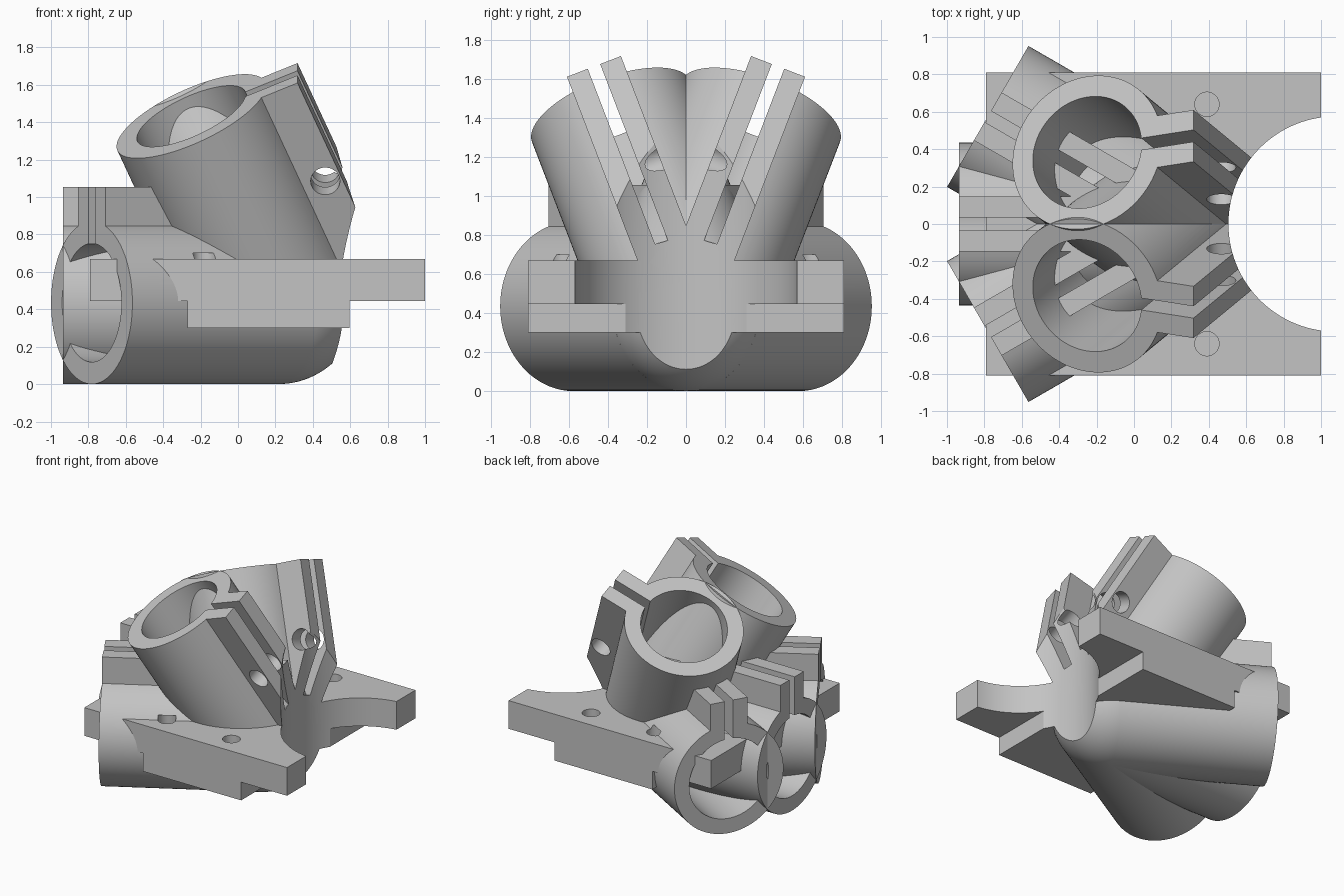
import bpy
import bmesh
from math import radians, sin, cos, asin, pi
from mathutils import Matrix, Vector

cube = bpy.data.objects.get("Cube")
if cube:
    bpy.data.objects.remove(cube, do_unlink=True)

grey = bpy.data.materials.new("plain grey")
grey.use_nodes = True
COLOUR = (0.55, 0.55, 0.55, 1)
grey.diffuse_color = COLOUR
grey.node_tree.nodes["Principled BSDF"].inputs["Base Color"].default_value = COLOUR

HUB = Vector((0.214, 0, 0.435))
OUTER, INNER = 0.435, 0.317      # tube radii
FLOOR = 0.2                      # where bore and slit begin, measured from the hub
EAR_REACH, EAR_HALF, SLIT_HALF = 0.62, 0.148, 0.034
BOLT_RADIUS = 0.078


def finish(obj, name):
    """Name the part and move its placement into the mesh."""
    obj.name = name
    obj.data.name = name
    obj.data.transform(obj.matrix_basis)
    obj.matrix_basis = Matrix.Identity(4)
    return obj


def box(name, low, high):
    low, high = Vector(low), Vector(high)
    bpy.ops.mesh.primitive_cube_add(size=1)
    obj = bpy.context.object
    obj.data.transform(Matrix.Translation((low + high) / 2) @ Matrix.Diagonal((*(high - low), 1)))
    return finish(obj, name)


def rod(name, radius, low, high, centre, sides):
    bpy.ops.mesh.primitive_cylinder_add(vertices=sides, radius=radius, depth=high - low,
                                        location=(*centre, (low + high) / 2))
    return finish(bpy.context.object, name)


def keyhole(name, radius, half, reach, low, high, matrix):
    """Prism whose section is a circle with a straight tongue towards local +x."""
    start = asin(half / radius)
    steps = 96
    angles = [start + (2 * pi - 2 * start) * i / steps for i in range(steps + 1)]
    outline = [(radius * cos(a), radius * sin(a)) for a in angles]
    outline += [(reach, -half), (reach, half)]
    bm = bmesh.new()
    base = bm.faces.new([bm.verts.new((x, y, low)) for x, y in outline])
    raised = bmesh.ops.extrude_face_region(bm, geom=[base], use_keep_orig=True)
    top = [v for v in raised["geom"] if isinstance(v, bmesh.types.BMVert)]
    bmesh.ops.translate(bm, verts=top, vec=(0, 0, high - low))
    bmesh.ops.recalc_face_normals(bm, faces=bm.faces)
    bm.transform(matrix)
    mesh = bpy.data.meshes.new(name)
    bm.to_mesh(mesh)
    bm.free()
    obj = bpy.data.objects.new(name, mesh)
    bpy.context.collection.objects.link(obj)
    return obj


def activate(obj):
    bpy.ops.object.select_all(action="DESELECT")
    bpy.context.view_layer.objects.active = obj
    obj.select_set(True)


def combine(target, other, operation):
    """Apply a boolean and remove the other solid."""
    activate(target)
    mod = target.modifiers.new("cut", "BOOLEAN")
    mod.operation, mod.solver, mod.object = operation, "EXACT", other
    result = target.evaluated_get(bpy.context.evaluated_depsgraph_get())
    if not result.data.polygons:
        mod.solver = "MANIFOLD"
    bpy.ops.object.modifier_apply(modifier=mod.name)
    bpy.data.objects.remove(other, do_unlink=True)


def cut(target, other):
    combine(target, other, "DIFFERENCE")


def cut_wheel_arc(target):
    """Concave round clearance on the +x side."""
    cut(target, rod("arc_cutter", 0.575, -0.5, 2.5, (1.08, 0), 160))


def cut_screw_holes(target, xs):
    for x in xs:
        for y in (-0.64, 0.64):
            cut(target, rod("screw_cutter", 0.065, 0.37, 0.7, (x, y), 48))


def shade(obj):
    obj.data.materials.clear()
    obj.data.materials.append(grey)
    activate(obj)
    bpy.ops.object.shade_smooth_by_angle(angle=radians(30))


def clamp_tube(name, axis, ear, length, clearance):
    """Slit tube running out from the hub, with a pair of bolted clamp ears."""
    frame = Matrix((ear, axis.cross(ear), axis)).transposed().to_4x4()
    frame.translation = HUB
    tube = keyhole(name, OUTER, EAR_HALF, EAR_REACH, 0, length, frame)
    if clearance:
        cut_wheel_arc(tube)
    cut(tube, keyhole("bore_cutter", INNER, SLIT_HALF, 0.8, FLOOR, length + 0.1, frame))
    bolt = rod("bolt_cutter", BOLT_RADIUS, -0.25, 0.25, (0, 0), 48)
    bolt.data.transform(frame @ Matrix.Translation((0.532, 0, 0.59))
                        @ Matrix.Rotation(radians(90), 4, "X"))
    cut(tube, bolt)
    return tube


# Three level tubes fanned out towards -x
for name, angle in (("left_level_tube", 150), ("middle_level_tube", 180), ("right_level_tube", 210)):
    a = radians(angle)
    tube = clamp_tube(name, Vector((cos(a), sin(a), 0)), Vector((0, 0, 1)), 1.15, False)
    if angle != 180:
        cut_screw_holes(tube, [-0.18])
    shade(tube)

# Two raised tubes, leaning back and spread sideways, ears towards +x
lean, spread = radians(23.5), radians(21)
for name, side in (("left_raised_tube", 1), ("right_raised_tube", -1)):
    axis = Vector((-sin(lean), side * cos(lean) * sin(spread), cos(lean) * cos(spread)))
    ear = Vector((cos(lean), side * sin(lean) * sin(spread), sin(lean) * cos(spread)))
    shade(clamp_tube(name, axis, ear, 1.165, True))

# Round hub where all tubes meet
bpy.ops.mesh.primitive_uv_sphere_add(segments=96, ring_count=48, radius=OUTER, location=HUB)
hub = finish(bpy.context.object, "hub")
cut_wheel_arc(hub)
shade(hub)

# Mounting plate with its thicker underside block
plate = box("mounting_plate", (-0.79, -0.81, 0.445), (1, 0.81, 0.67))
combine(plate, box("block", (-0.27, -0.81, 0.3), (0.595, 0.81, 0.5)), "UNION")
cut_wheel_arc(plate)
cut_screw_holes(plate, [-0.18, 0.39])
shade(plate)
